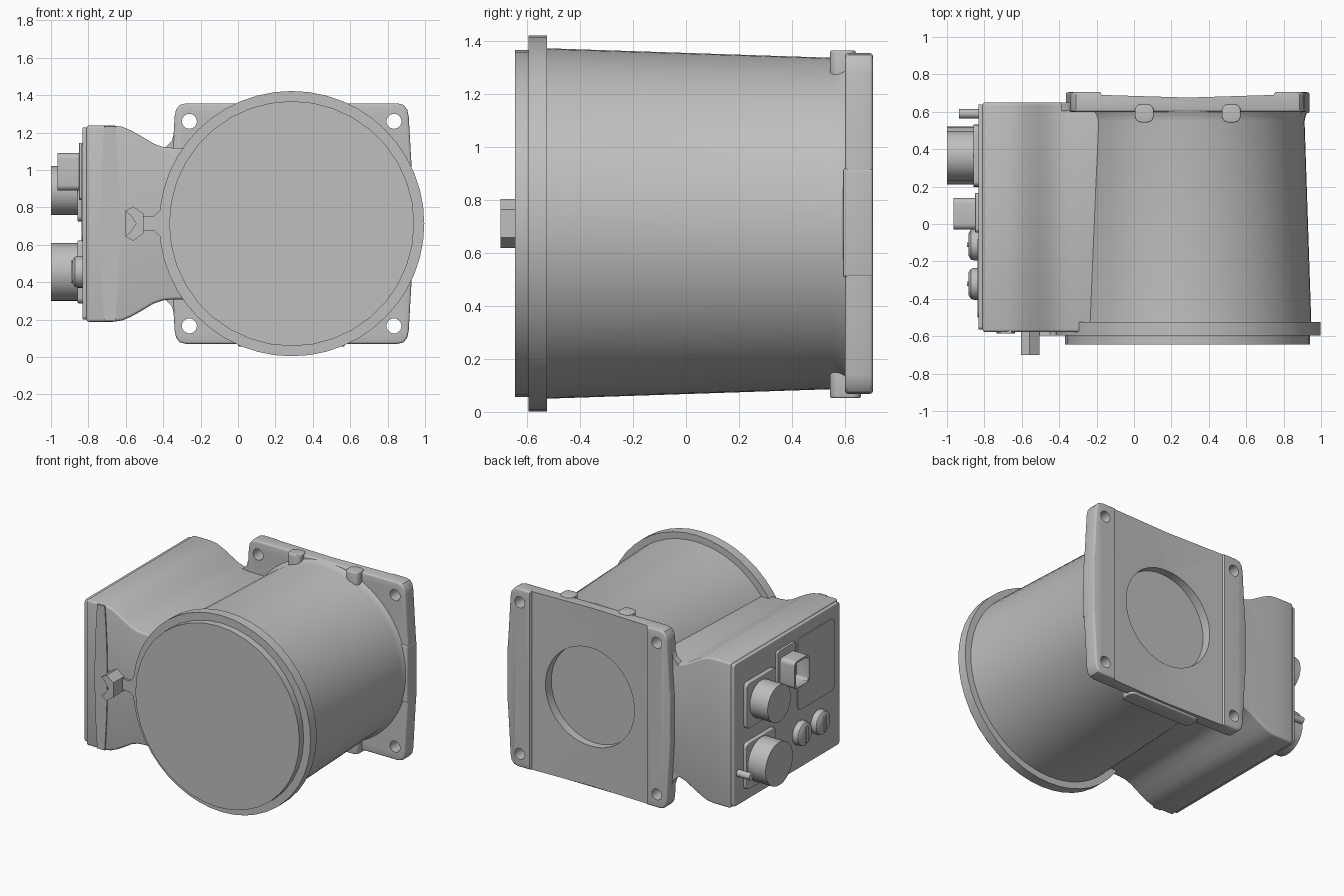
import bpy, bmesh, math
from mathutils import Vector

cube = bpy.data.objects.get("Cube")
if cube:
    bpy.data.objects.remove(cube)

grey = bpy.data.materials.new("plain_grey")
grey.use_nodes = True
COLOUR = (0.52, 0.52, 0.52, 1)
grey.diffuse_color = COLOUR
grey.node_tree.nodes["Principled BSDF"].inputs["Base Color"].default_value = COLOUR

CX, CZ = 0.287, 0.713        # drum axis
HOLE = 0.547                 # bolt hole offset from the axis
AXES = {"x": lambda u, v, w: (w, u, v),
        "y": lambda u, v, w: (u, w, v),
        "z": lambda u, v, w: (u, v, w)}


def finish(name, bm, bevel=0, segments=3, angle=35):
    bmesh.ops.recalc_face_normals(bm, faces=bm.faces)
    mesh = bpy.data.meshes.new(name)
    bm.to_mesh(mesh)
    bm.free()
    obj = bpy.data.objects.new(name, mesh)
    bpy.context.collection.objects.link(obj)
    mesh.materials.append(grey)
    activate(obj)
    if bevel:
        mod = obj.modifiers.new("Bevel", "BEVEL")
        mod.width, mod.segments = bevel, segments
        mod.limit_method, mod.angle_limit = "ANGLE", math.radians(40)
        bpy.ops.object.modifier_apply(modifier=mod.name)
    bpy.ops.object.shade_smooth_by_angle(angle=math.radians(angle))
    return obj


def activate(obj):
    bpy.ops.object.select_all(action="DESELECT")
    obj.select_set(True)
    bpy.context.view_layer.objects.active = obj


def prism(name, points, axis, low, high, bevel=0, segments=3):
    """Extrude a flat outline along an axis."""
    bm = bmesh.new()
    ends = [[bm.verts.new(AXES[axis](u, v, w)) for u, v in points] for w in (low, high)]
    n = len(points)
    for ring in ends:
        bm.faces.new(ring)
    for i in range(n):
        j = (i + 1) % n
        bm.faces.new((ends[0][i], ends[0][j], ends[1][j], ends[1][i]))
    return finish(name, bm, bevel, segments)


def lathe(name, profile, axis, centre, sides=48, bevel=0):
    """Closed turned solid from (radius, distance) pairs along an axis."""
    bm = bmesh.new()
    rings = []
    for r, w in profile:
        rings.append([bm.verts.new(AXES[axis](centre[0] + r * math.cos(a), centre[1] + r * math.sin(a), w))
                      for a in (math.tau * i / sides for i in range(sides))])
    bm.faces.new(rings[0])
    bm.faces.new(rings[-1])
    for lo, hi in zip(rings, rings[1:]):
        for i in range(sides):
            j = (i + 1) % sides
            bm.faces.new((lo[i], lo[j], hi[j], hi[i]))
    return finish(name, bm, bevel)


def rounded(u0, u1, v0, v1, r, steps=5):
    """Rounded rectangle outline."""
    pts = []
    corners = [(u1 - r, v1 - r), (u0 + r, v1 - r), (u0 + r, v0 + r), (u1 - r, v0 + r)]
    for k, (u, v) in enumerate(corners):
        for s in range(steps + 1):
            a = math.pi / 2 * (k + s / steps)
            pts.append((u + r * math.cos(a), v + r * math.sin(a)))
    return pts


def cut(target, cutter):
    activate(target)
    mod = target.modifiers.new("Cut", "BOOLEAN")
    mod.operation, mod.solver, mod.object = "DIFFERENCE", "EXACT", cutter
    bpy.ops.object.modifier_apply(modifier=mod.name)
    bpy.data.objects.remove(cutter)


# Drum: tapered body, rim and front cap
lathe("drum_body", [(0.662, -0.56), (0.625, 0.55), (0.632, 0.58), (0.645, 0.61)], "y", (CX, CZ), 64)
lathe("drum_rim", [(0.709, -0.595), (0.709, -0.525)], "y", (CX, CZ), 48)
lathe("front_cap", [(0.655, -0.645), (0.655, -0.59)], "y", (CX, CZ), 36)

# Mounting plate: outline slightly wider at mid height, with round corners
quarter = [(0.648, 0.205), (0.638, 0.36), (0.626, 0.57), (0.618, 0.61), (0.598, 0.635), (0.565, 0.643)]
half = quarter + [(-x, z) for x, z in reversed(quarter)]
outline = half + [(-x, -z) for x, z in half]
outline = [(CX + x, CZ + z) for x, z in outline]
plate = prism("mounting_plate", outline, "y", 0.6, 0.705, 0.012)
cut(plate, prism("slot_cutter", [(CX - 0.475, 0.72), (CX - 0.46, 0.69), (CX, 0.676), (CX + 0.46, 0.69),
                                 (CX + 0.475, 0.72)], "z", -0.2, 1.6))
cut(plate, lathe("recess_cutter", [(0.355, 0.62), (0.355, 0.8)], "y", (CX, CZ), 48))
for sx in (-1, 1):
    for sz in (-1, 1):
        cut(plate, lathe("hole_cutter", [(0.04, 0.5), (0.04, 0.8)], "y",
                         (CX + sx * HOLE, CZ + sz * HOLE), 24))
activate(plate)
bpy.ops.object.shade_smooth_by_angle(angle=math.radians(35))

# Mid-height edge pads on both sides of the plate
for side, sx in (("left", 1), ("right", -1)):
    xs = sorted((CX + sx * 0.56, CX + sx * 0.65))
    prism("edge_pad_" + side, rounded(xs[0], xs[1], 0.51, 0.92, 0.012), "y", 0.593, 0.703, 0.006)

# Locating pegs above, and one long tab below
for i, x in enumerate((0.055, 0.52)):
    prism("top_peg_%d" % (i + 1), rounded(x - 0.05, x + 0.05, 0.543, 0.64, 0.035), "z", 1.2, 1.365, 0.006)
prism("bottom_tab", rounded(0.0, 0.57, 0.543, 0.66, 0.035), "z", 0.055, 0.2, 0.006)

# Side housing: box with a flowing neck into the drum
upper = [(-0.81, 0.525), (-0.67, 0.525), (-0.62, 0.518), (-0.57, 0.497), (-0.51, 0.463),
         (-0.45, 0.427), (-0.40, 0.41), (-0.35, 0.405), (-0.1, 0.405)]
prism("side_housing", [(x, CZ + z) for x, z in upper] + [(x, CZ - z) for x, z in reversed(upper)],
      "y", -0.578, 0.65, 0.015)
prism("side_panel", rounded(-0.565, 0.64, 0.2, 1.227, 0.02), "x", -0.832, -0.8, 0.006)

# Neck fillets against the mounting plate
for name, s in (("upper", 1), ("lower", -1)):
    prism("neck_fillet_" + name, [(x, CZ + s * z) for x, z in
          ((-0.41, 0.39), (-0.38, 0.415), (-0.355, 0.44), (-0.343, 0.48), (-0.3, 0.48), (-0.3, 0.39))],
          "y", 0.605, 0.65)

# Bowed band on the front of the housing
bow = [(-0.735 + 0.02 * (t / 4) ** 2, CZ + 0.13 * t) for t in range(-4, 5)]
prism("front_band", bow + [(-1.37 - x, z) for x, z in reversed(bow)], "y", -0.586, -0.56)

# Front latch with its bridge to the cap
prism("latch_bridge", [(-0.53, 0.675), (-0.45, 0.675), (-0.40, 0.63), (-0.40, 0.80), (-0.45, 0.755),
                       (-0.53, 0.755)], "y", -0.595, -0.56)
prism("latch_base", [(-0.605, 0.65), (-0.56, 0.625), (-0.505, 0.665), (-0.505, 0.765), (-0.56, 0.805),
                     (-0.605, 0.78)], "y", -0.625, -0.56)
for name, s in (("upper", 1), ("lower", -1)):
    prism("latch_jaw_" + name, [(x, CZ + s * z) for x, z in
          ((-0.605, 0.067), (-0.56, 0.092), (-0.505, 0.052), (-0.505, 0.0), (-0.545, 0.0), (-0.575, 0.045))],
          "y", -0.7, -0.62)

# Round sockets on square bases
for name, z, r, b in (("upper", 0.89, 0.132, 0.165), ("lower", 0.455, 0.155, 0.168)):
    prism("socket_base_" + name, rounded(0.365 - b, 0.365 + b, z - b, z + b, 0.03), "x", -0.858, -0.82, 0.005)
    lathe("round_socket_" + name, [(r, -1.0), (r, -0.84)], "x", (0.365, z), 40)

# Rectangular hollow connector
prism("connector_base", rounded(-0.045, 0.165, 0.84, 1.145, 0.02), "x", -0.85, -0.82, 0.004)
connector = prism("rectangular_connector", rounded(-0.03, 0.14, 0.89, 1.09, 0.03), "x", -0.965, -0.84)
cut(connector, prism("connector_cutter", rounded(-0.016, 0.126, 0.904, 1.076, 0.02), "x", -1.1, -0.87))

# Round knobs with grip bars
for i, y in enumerate((-0.11, -0.32)):
    lathe("knob_%d" % (i + 1), [(0.06, -0.885), (0.08, -0.872), (0.085, -0.855), (0.085, -0.82)],
          "x", (y, 0.455), 32)
    prism("knob_grip_%d" % (i + 1), rounded(y - 0.012, y + 0.012, 0.395, 0.515, 0.01), "x", -0.893, -0.86)

# Ground pin and thin access cover
lathe("ground_pin", [(0.025, -0.935), (0.025, -0.81)], "x", (0.59, 0.43), 20)
prism("access_cover", rounded(-0.5, -0.08, 0.62, 1.14, 0.04), "x", -0.838, -0.825)
